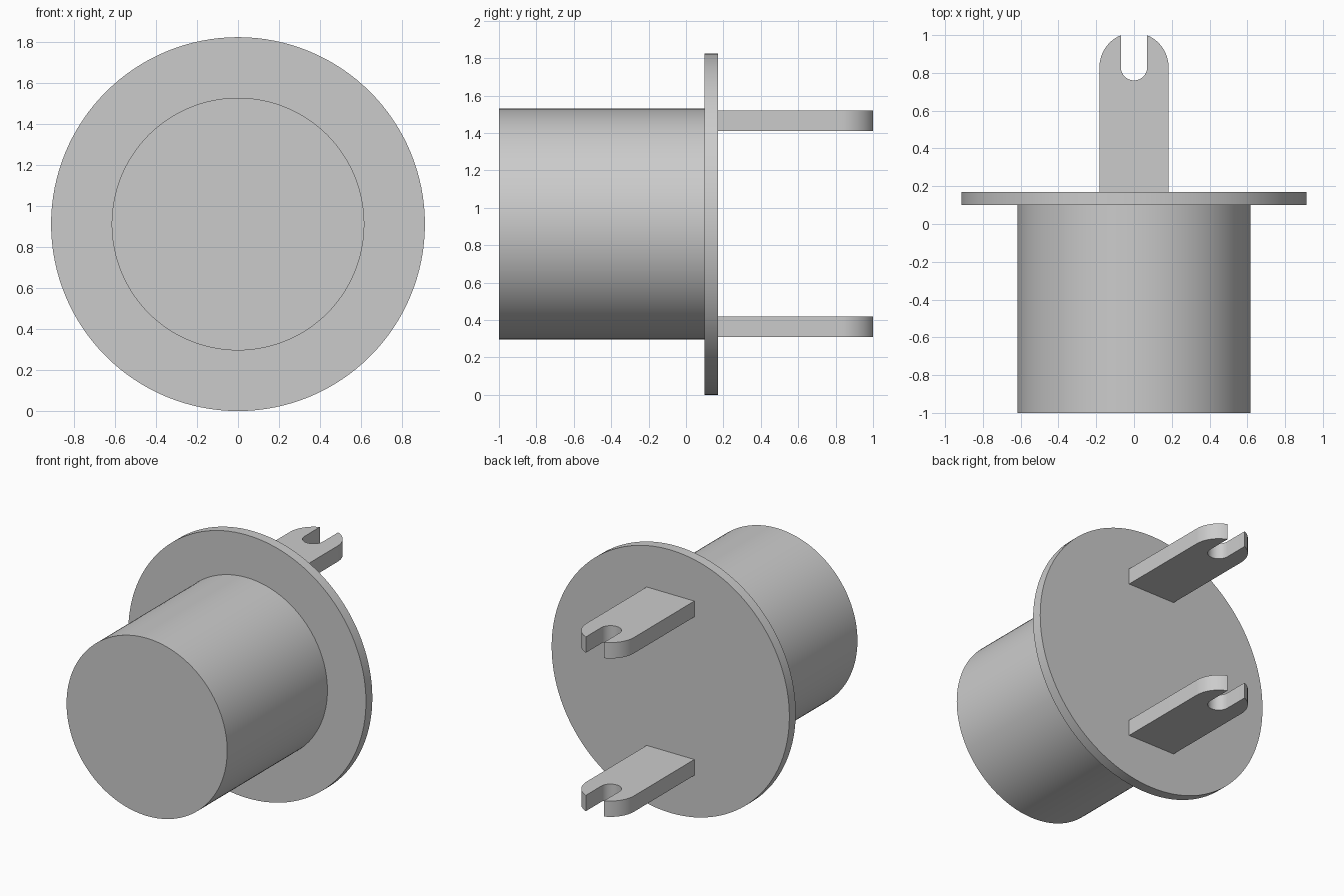
import bpy, bmesh
from math import sin, cos, pi, acos
from mathutils import Vector

cube = bpy.data.objects.get("Cube")
if cube:
    bpy.data.objects.remove(cube, do_unlink=True)

grey = bpy.data.materials.new("plain_grey")
grey.use_nodes = True
tone = (0.6, 0.6, 0.6, 1)
grey.diffuse_color = tone
grey.node_tree.nodes["Principled BSDF"].inputs["Base Color"].default_value = tone

AXIS_Z = 0.913


def extrude_outline(name, points, offset):
    """Make a solid by extruding a closed outline along an offset."""
    bm = bmesh.new()
    face = bm.faces.new([bm.verts.new(p) for p in points])
    moved = bmesh.ops.extrude_face_region(bm, geom=[face])["geom"]
    bmesh.ops.translate(bm, vec=offset,
                        verts=[v for v in moved if isinstance(v, bmesh.types.BMVert)])
    bmesh.ops.recalc_face_normals(bm, faces=bm.faces)
    mesh = bpy.data.meshes.new(name)
    bm.to_mesh(mesh)
    bm.free()
    mesh.materials.append(grey)
    obj = bpy.data.objects.new(name, mesh)
    bpy.context.collection.objects.link(obj)
    bpy.ops.object.select_all(action='DESELECT')
    obj.select_set(True)
    bpy.context.view_layer.objects.active = obj
    bpy.ops.object.shade_smooth_by_angle(angle=pi / 6)
    return obj


def arc(radius, start, end, steps):
    angles = [start + (end - start) * i / steps for i in range(steps + 1)]
    return [(radius * cos(a), radius * sin(a)) for a in angles]


def disc(name, radius, front, back):
    ring = arc(radius, 0, 2 * pi, 128)[:-1]
    points = [(x, front, z + AXIS_Z) for x, z in ring]
    return extrude_outline(name, points, Vector((0, back - front, 0)))


# Round body and wide flange
disc("body", 0.617, -1.0, 0.10)
disc("flange", 0.913, 0.10, 0.17)

# Two flat prongs, rounded at the end and slotted
HALF_WIDTH, SLOT, CENTRE_Y, ROOT_Y = 0.183, 0.07, 0.83, 0.17
tip = acos(SLOT / HALF_WIDTH)
outline = (arc(HALF_WIDTH, 0, tip, 16)
           + arc(SLOT, 0, -pi, 24)
           + arc(HALF_WIDTH, pi - tip, pi, 16)
           + [(-HALF_WIDTH, ROOT_Y - CENTRE_Y), (HALF_WIDTH, ROOT_Y - CENTRE_Y)])
for name, bottom in (("upper_prong", 1.41), ("lower_prong", 0.31)):
    extrude_outline(name, [(x, y + CENTRE_Y, bottom) for x, y in outline],
                    Vector((0, 0, 0.11)))
